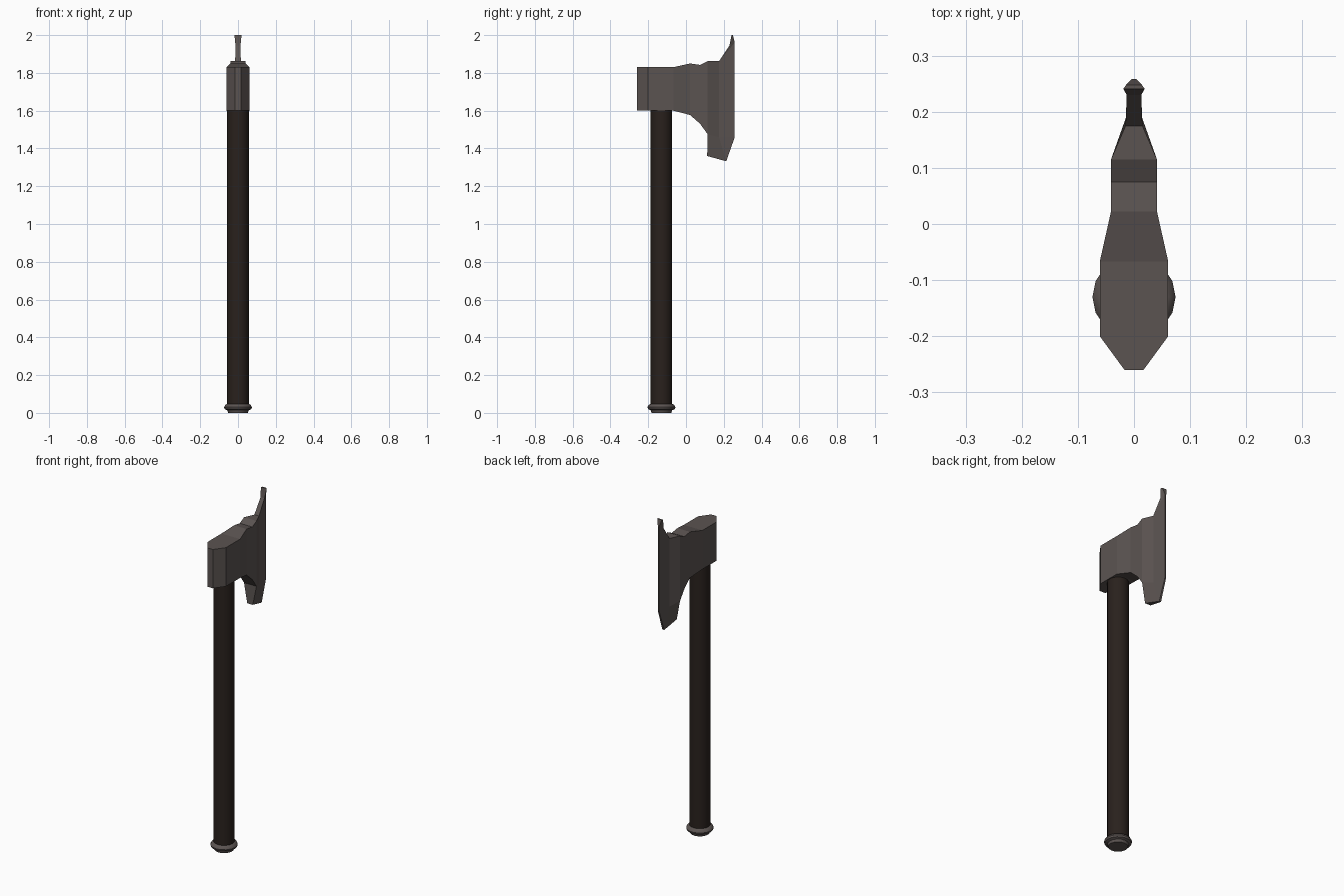
import bpy, bmesh, math

if "Cube" in bpy.data.objects:
    bpy.data.objects.remove(bpy.data.objects["Cube"])


def material(name, color):
    m = bpy.data.materials.new(name)
    m.diffuse_color = (*color, 1)
    m.use_nodes = True
    m.node_tree.nodes["Principled BSDF"].inputs["Base Color"].default_value = m.diffuse_color
    return m


def finish(name, bm, mat, smooth=False):
    bmesh.ops.recalc_face_normals(bm, faces=bm.faces)
    mesh = bpy.data.meshes.new(name)
    bm.to_mesh(mesh)
    bm.free()
    mesh.materials.append(mat)
    ob = bpy.data.objects.new(name, mesh)
    bpy.context.collection.objects.link(ob)
    if smooth:
        bpy.context.view_layer.objects.active = ob
        ob.select_set(True)
        bpy.ops.object.shade_smooth_by_angle(angle=math.radians(35))
        ob.select_set(False)
    return ob


def lathe(name, profile, y, mat, sides=16):
    bm = bmesh.new()
    rings = []
    for r, z in profile:
        rings.append([bm.verts.new((r * math.cos(2 * math.pi * i / sides),
                                    y + r * math.sin(2 * math.pi * i / sides), z))
                      for i in range(sides)])
    for a, b in zip(rings, rings[1:]):
        for i in range(sides):
            j = (i + 1) % sides
            bm.faces.new((a[i], a[j], b[j], b[i]))
    bm.faces.new(rings[0])
    bm.faces.new(rings[-1])
    return finish(name, bm, mat, True)


steel = material("dark_steel", (0.105, 0.088, 0.083))
wood = material("dark_wood", (0.022, 0.015, 0.012))

# Handle and pommel
HANDLE_Y = -0.13
lathe("handle", [(0.057, 0.03), (0.057, 1.61)], HANDLE_Y, wood)
lathe("pommel", [(0.052, 0), (0.057, 0.014), (0.071, 0.02), (0.074, 0.03),
                 (0.068, 0.042), (0.057, 0.048)], HANDLE_Y, steel)

# Axe head: columns (y, bottom z, top z, half width) from poll to blade
columns = [(-0.26, 1.60, 1.83, 0.017), (-0.20, 1.60, 1.83, 0.061),
           (-0.067, 1.60, 1.83, 0.061), (0.022, 1.577, 1.85, 0.041),
           (0.075, 1.53, 1.842, 0.041), (0.115, 1.475, 1.862, 0.041)]
# Blade: (y, z, half width)
blade = {"B": (0.175, 1.862, 0.015), "C": (0.23, 1.945, 0.013),
         "D": (0.241, 2.0, 0.019), "E": (0.248, 2.0, 0.014),
         "F": (0.258, 1.96, 0.004), "G": (0.258, 1.46, 0.004),
         "H": (0.213, 1.332, 0.006), "I": (0.112, 1.36, 0.018),
         "K": (0.175, 1.46, 0.015)}
blade_faces = ["ABKJ", "JKHI", "BCDEF", "KBFG", "KGH"]

bm = bmesh.new()
halves = []
for side in (1, -1):
    pts = {k: bm.verts.new((side * w, y, z)) for k, (y, z, w) in blade.items()}
    cols = [(bm.verts.new((side * w, y, lo)), bm.verts.new((side * w, y, hi)))
            for y, lo, hi, w in columns]
    pts["J"], pts["A"] = cols[-1]
    for (a, b), (c, d) in zip(cols, cols[1:]):
        bm.faces.new((a, c, d, b))
    for f in blade_faces:
        bm.faces.new([pts[k] for k in f])
    halves.append([v for c in cols for v in c] + [pts[k] for k in "BCDEFGHIK"])

# Rim closing the gap between the two sides
twin = dict(zip(*halves))
for e in [e for e in bm.edges if e.is_boundary and e.verts[0] in twin]:
    a, b = e.verts
    bm.faces.new((a, b, twin[b], twin[a]))
finish("axe_head", bm, steel)
